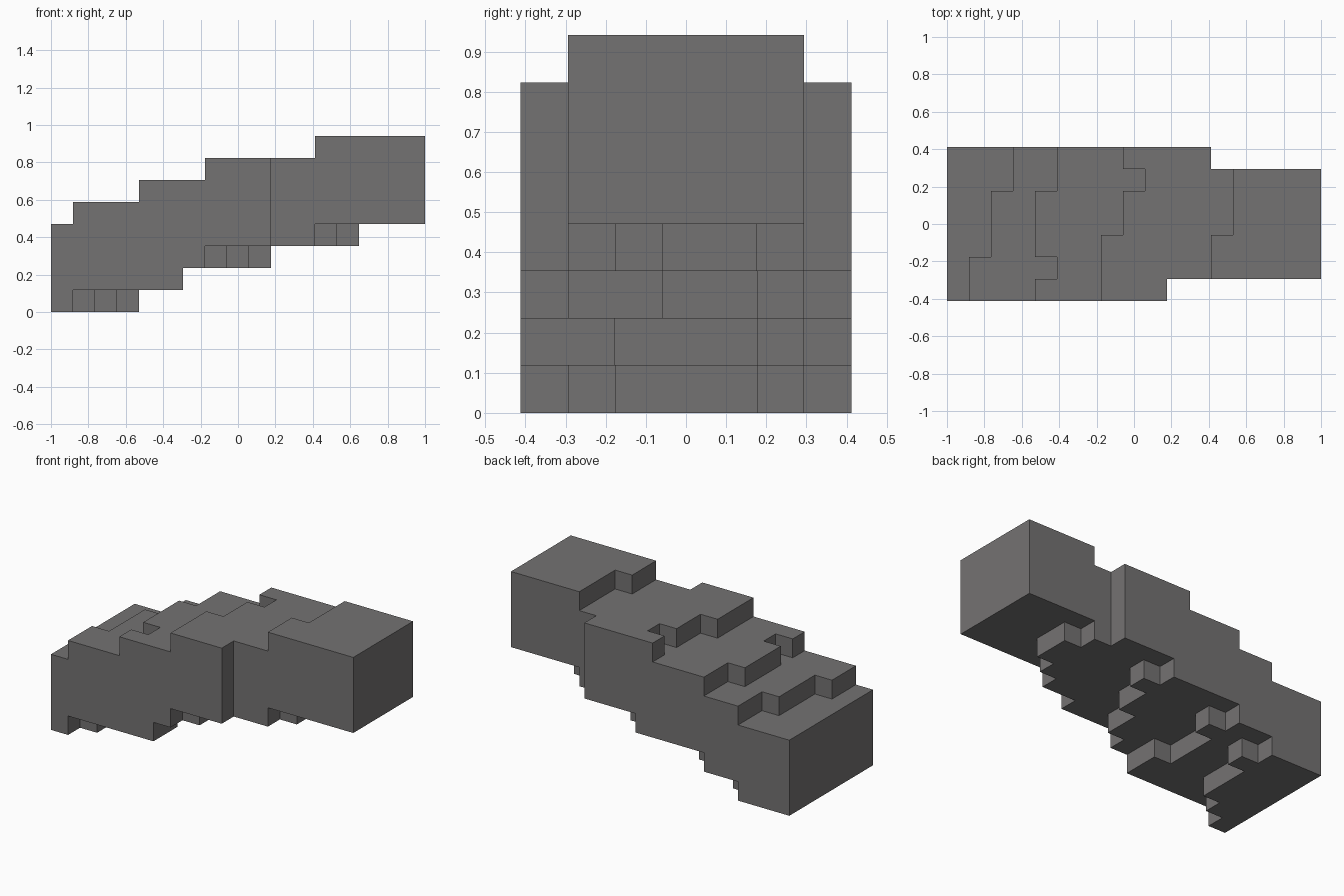
import bpy
import bmesh
from mathutils import Vector

cube = bpy.data.objects.get("Cube")
if cube:
    bpy.data.objects.remove(cube, do_unlink=True)

UNIT = 2 / 17
THICK = 4

# One entry per strip, front to back: length, top step positions, underside step positions
STRIPS = [
    (10, (1, 4, 7), (1, 6, 7)),
    (17, (1, 5, 7, 12), (2, 6, 8, 12)),
    (17, (2, 4, 7, 12), (3, 5, 8, 13)),
    (17, (2, 4, 8, 13), (3, 5, 9, 14)),
    (17, (2, 4, 8, 13), (3, 5, 9, 14)),
    (17, (3, 5, 9, 13), (4, 6, 10, 13)),
    (12, (3, 5, 8), (3, 5, 9)),
]


def level(x, steps):
    return sum(x >= s for s in steps)


# Solid cells of the slanted slab
cells = set()
for y, (length, tops, undersides) in enumerate(STRIPS):
    for x in range(length):
        for z in range(level(x, undersides), THICK + level(x, tops)):
            cells.add((x, y, z))

# Outer skin: a quad wherever a cell meets empty space
bm = bmesh.new()
corners = {}


def corner(p):
    key = tuple(round(c) for c in p)
    if key not in corners:
        x, y, z = key
        corners[key] = bm.verts.new(((x - 8.5) * UNIT, (y - 3.5) * UNIT, z * UNIT))
    return corners[key]


for cell in sorted(cells):
    for axis in range(3):
        for side in (0, 1):
            normal = Vector((0, 0, 0))
            normal[axis] = 2 * side - 1
            if tuple(int(c) for c in Vector(cell) + normal) in cells:
                continue
            u, v = Vector((0, 0, 0)), Vector((0, 0, 0))
            u[(axis + 1) % 3] = v[(axis + 2) % 3] = 1
            start = Vector(cell) + (normal if side else Vector((0, 0, 0)))
            quad = [start, start + u, start + u + v, start + v]
            if not side:
                quad.reverse()
            bm.faces.new([corner(p) for p in quad])

# Merge coplanar quads into large flat faces
bmesh.ops.dissolve_limit(bm, angle_limit=0.02, verts=bm.verts[:], edges=bm.edges[:])

mesh = bpy.data.meshes.new("stepped_slab")
bm.to_mesh(mesh)
bm.free()
slab = bpy.data.objects.new("stepped_slab", mesh)
bpy.context.collection.objects.link(slab)

# Stone grey
grey = bpy.data.materials.new("stone_grey")
grey.use_nodes = True
colour = (0.175, 0.17, 0.17, 1)
grey.diffuse_color = colour
grey.node_tree.nodes["Principled BSDF"].inputs["Base Color"].default_value = colour
mesh.materials.append(grey)
